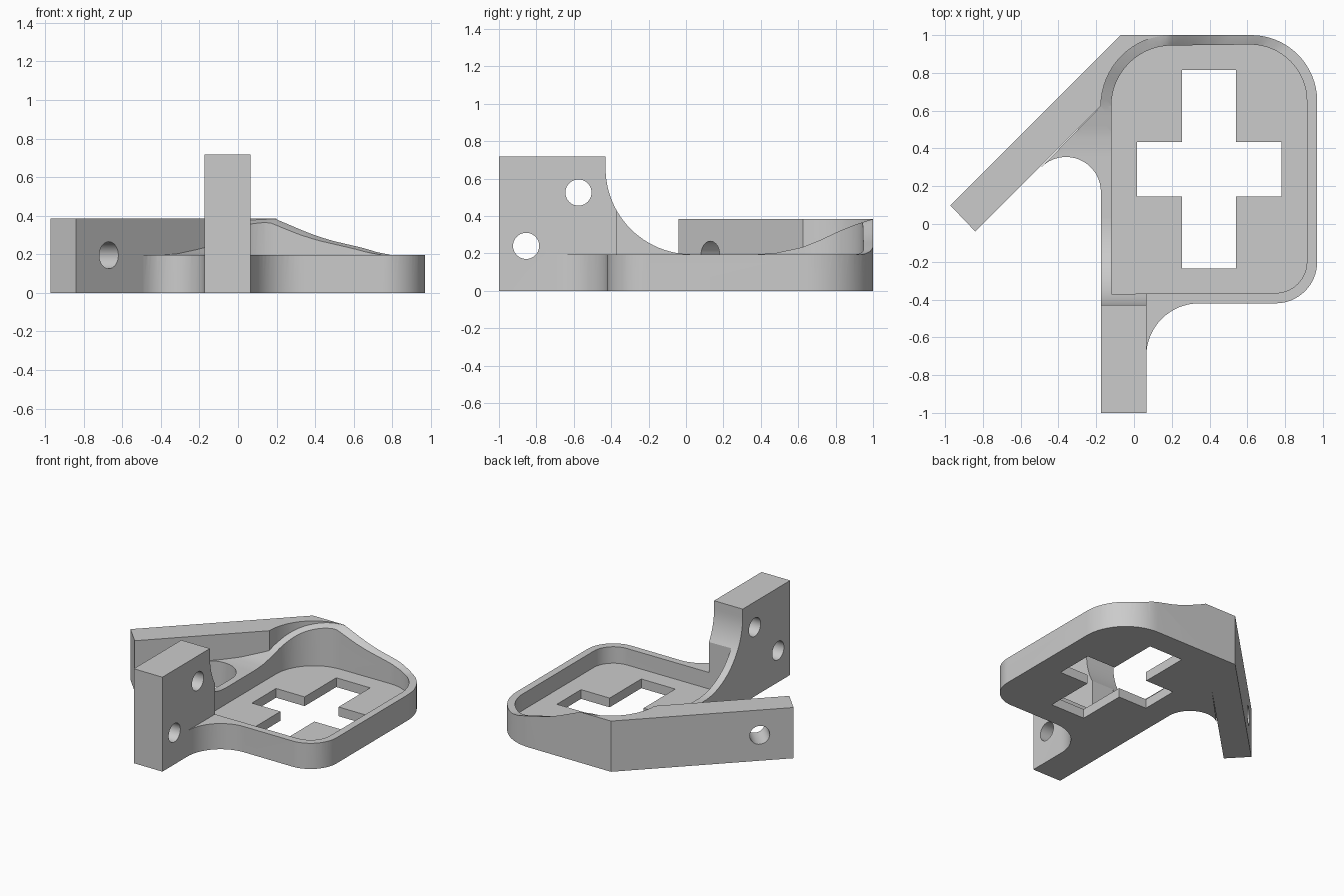
import bpy, bmesh, math
from mathutils import Matrix, Vector

cube = bpy.data.objects.get("Cube")
if cube:
    bpy.data.objects.remove(cube, do_unlink=True)

grey = bpy.data.materials.new("light_grey")
grey.use_nodes = True
COLOUR = (0.6, 0.6, 0.6, 1)
grey.diffuse_color = COLOUR
grey.node_tree.nodes["Principled BSDF"].inputs["Base Color"].default_value = COLOUR


def to_object(name, bm):
    bmesh.ops.recalc_face_normals(bm, faces=bm.faces)
    mesh = bpy.data.meshes.new(name)
    bm.to_mesh(mesh)
    bm.free()
    mesh.materials.append(grey)
    obj = bpy.data.objects.new(name, mesh)
    bpy.context.collection.objects.link(obj)
    return obj


def extrude(name, points, offset):
    """Closed 3D outline pushed along an offset."""
    bm = bmesh.new()
    face = bm.faces.new([bm.verts.new(p) for p in points])
    new = bmesh.ops.extrude_face_region(bm, geom=[face])["geom"]
    verts = [v for v in new if isinstance(v, bmesh.types.BMVert)]
    bmesh.ops.translate(bm, verts=verts, vec=offset)
    return to_object(name, bm)


def prism(name, outline, z0, z1):
    return extrude(name, [(x, y, z0) for x, y in outline], (0, 0, z1 - z0))


def arc(cx, cy, r, a0, a1, n=16):
    angles = [math.radians(a0 + (a1 - a0) * i / n) for i in range(n + 1)]
    return [(cx + r * math.cos(a), cy + r * math.sin(a)) for a in angles]


def rod(name, centre, axis, radius=0.07):
    bm = bmesh.new()
    turn = Vector(axis).to_track_quat("Z", "Y").to_matrix().to_4x4()
    bmesh.ops.create_cone(bm, cap_ends=True, segments=40, radius1=radius, radius2=radius,
                          depth=0.6, matrix=Matrix.Translation(centre) @ turn)
    return to_object(name, bm)


def combine(target, other, operation):
    """Apply a boolean and drop the helper object."""
    mod = target.modifiers.new("combine", "BOOLEAN")
    mod.operation, mod.solver, mod.object = operation, "EXACT", other
    deps = bpy.context.evaluated_depsgraph_get()
    mesh = bpy.data.meshes.new_from_object(target.evaluated_get(deps))
    target.modifiers.clear()
    target.data = mesh
    bpy.data.objects.remove(other, do_unlink=True)


def lerp_table(table, t):
    if t <= table[0][0]:
        return table[0][1]
    for (a, va), (b, vb) in zip(table, table[1:]):
        if t <= b:
            return va + (vb - va) * (t - a) / (b - a)
    return table[-1][1]


LOW, HIGH = 0.195, 0.385
BACK_SLOPE = [(0.2, HIGH), (0.26, 0.36), (0.33, 0.33), (0.41, 0.298), (0.5, 0.27),
              (0.65, 0.235), (0.75, 0.21), (0.87, LOW)]
SIDE_SLOPE = [(0.38, LOW), (0.48, 0.202), (0.62, 0.232), (0.72, 0.272), (0.82, 0.32),
              (0.9, 0.352), (1.0, HIGH)]


def rim_height(x, y):
    return min(lerp_table(BACK_SLOPE, x + 1.5 * max(0, 1 - y)) if y > 0.6 else HIGH,
               lerp_table(SIDE_SLOPE, y),
               LOW if x > 0.87 else HIGH)


# Tray block, with fillets blending into both arms
back_left_corner = arc(0.2, 0.625, 0.375, 90, 180)
tray = prism("bracket_tray",
             [(-0.175, -0.7)] + arc(0.345, -0.7, 0.28, 180, 90)
             + arc(0.75, -0.2, 0.22, -90, 0) + arc(0.62, 0.65, 0.35, 0, 90)
             + back_left_corner + arc(-0.36, 0.17, 0.185, 135, 0), 0, 0.4)

# Sloping rim, trimmed by a height surface
bm = bmesh.new()
bmesh.ops.create_grid(bm, x_segments=60, y_segments=60, size=1,
                      matrix=Matrix.Translation((0.2, 0.1, 0)) @ Matrix.Diagonal((0.95, 1.05, 1, 1)))
for v in bm.verts:
    v.co.z = rim_height(v.co.x, v.co.y)
bmesh.ops.triangulate(bm, faces=bm.faces)
geom = bmesh.ops.extrude_face_region(bm, geom=bm.faces[:])["geom"]
for v in geom:
    if isinstance(v, bmesh.types.BMVert):
        v.co.z = 1
combine(tray, to_object("rim_cutter", bm), "DIFFERENCE")

# Diagonal arm
diagonal = prism("diagonal_arm", [(-0.972, 0.098), (-0.84, -0.04)]
                 + back_left_corner[::-1] + [(-0.07, 1.0)], 0, HIGH)
combine(tray, diagonal, "UNION")

# Upright front arm with curved gusset
profile = [(-1, 0), (-1, 0.717), (-0.43, 0.717)] + arc(0.03, 0.655, 0.46, 180, 270, 24) + [(0.03, 0)]
upright = extrude("upright_arm", [(-0.175, y, z) for y, z in profile], (0.24, 0, 0))
combine(tray, upright, "UNION")

# Recessed pocket
pocket = prism("pocket_cutter", [(-0.12, -0.37)] + arc(0.75, -0.2, 0.165, -90, 0)
               + arc(0.615, 0.65, 0.3, 0, 90) + arc(0.2, 0.625, 0.32, 90, 180), 0.07, 1)
combine(tray, pocket, "DIFFERENCE")

# Cross-shaped window in the floor
x0, x1, x2, x3 = 0.015, 0.255, 0.54, 0.78
y0, y1, y2, y3 = -0.235, 0.145, 0.435, 0.815
cross = prism("cross_cutter", [(x1, y0), (x2, y0), (x2, y1), (x3, y1), (x3, y2), (x2, y2),
                               (x2, y3), (x1, y3), (x1, y2), (x0, y2), (x0, y1), (x1, y1)], -0.1, 0.15)
combine(tray, cross, "DIFFERENCE")

# Bolt holes
for centre, axis in [((-0.055, -0.855, 0.24), (1, 0, 0)),
                     ((-0.055, -0.575, 0.525), (1, 0, 0)),
                     ((-0.735, 0.195, 0.195), (1, -1, 0))]:
    combine(tray, rod("hole_cutter", centre, axis), "DIFFERENCE")

bpy.ops.object.select_all(action="DESELECT")
tray.select_set(True)
bpy.context.view_layer.objects.active = tray
bpy.ops.object.shade_smooth_by_angle(angle=math.radians(25))
